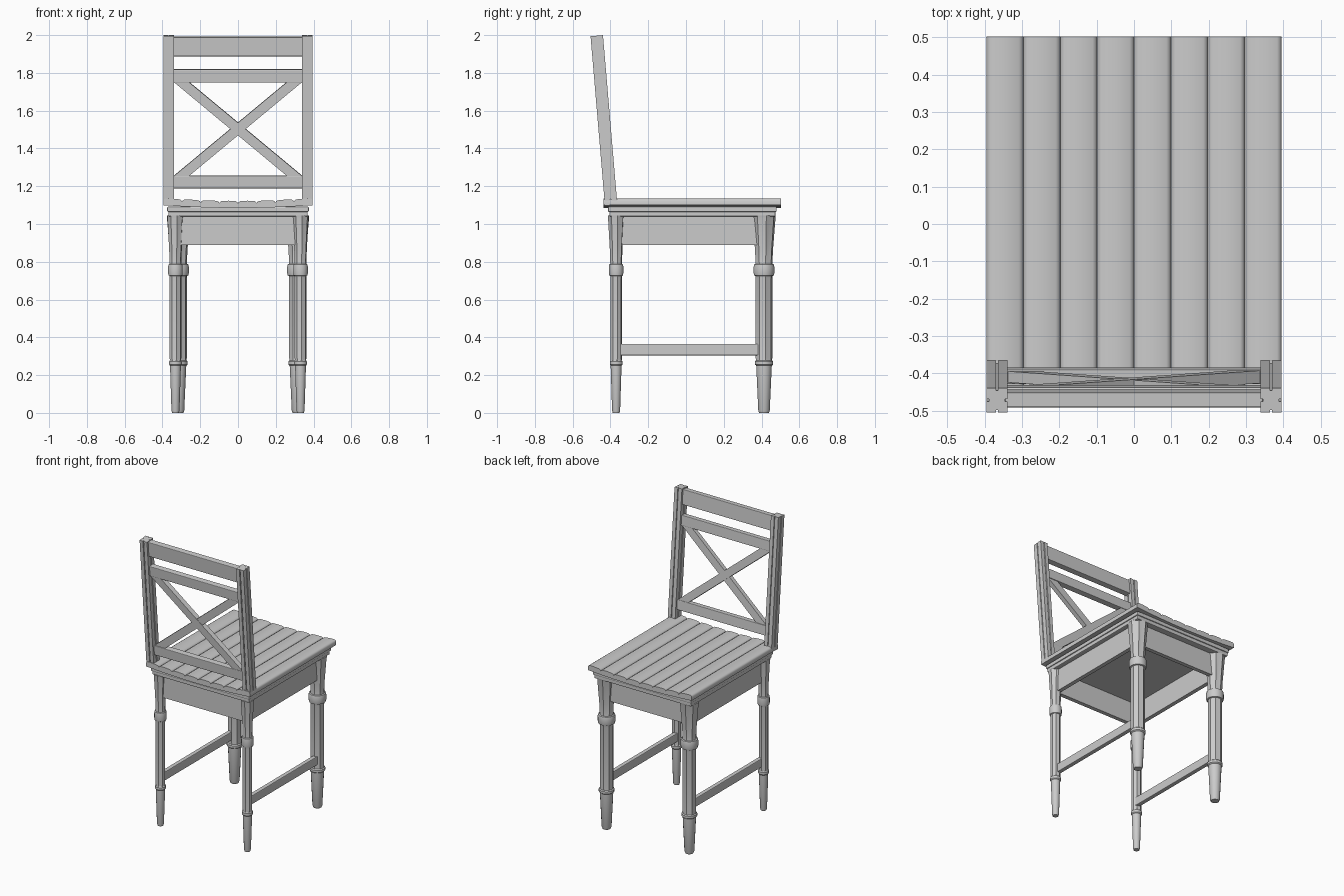
import bpy, bmesh, math
from mathutils import Matrix, Vector

if "Cube" in bpy.data.objects:
    bpy.data.objects.remove(bpy.data.objects["Cube"])


def make(name, bm, mat=None, bevel=0.0, smooth=False):
    bmesh.ops.recalc_face_normals(bm, faces=bm.faces)
    if mat:
        bm.transform(mat)
    me = bpy.data.meshes.new(name)
    bm.to_mesh(me)
    bm.free()
    ob = bpy.data.objects.new(name, me)
    bpy.context.collection.objects.link(ob)
    if bevel:
        m = ob.modifiers.new("bevel", 'BEVEL')
        m.width = bevel
        m.segments = 2
    if smooth:
        bpy.context.view_layer.objects.active = ob
        ob.select_set(True)
        bpy.ops.object.shade_smooth_by_angle(angle=math.radians(32))
        ob.select_set(False)
    return ob


def box(name, x0, x1, y0, y1, z0, z1, mat=None, bevel=0.0):
    bm = bmesh.new()
    bmesh.ops.create_cube(bm, size=1)
    bm.transform(Matrix.Translation(((x0 + x1) / 2, (y0 + y1) / 2, (z0 + z1) / 2))
                 @ Matrix.Diagonal((x1 - x0, y1 - y0, z1 - z0, 1)))
    return make(name, bm, mat, bevel)


def prism(name, outline, depth, mat=None, smooth=False):
    """Extrude a closed outline of 3D points along depth."""
    bm = bmesh.new()
    f = bm.faces.new([bm.verts.new(p) for p in outline])
    ext = bmesh.ops.extrude_face_region(bm, geom=[f])
    bmesh.ops.translate(bm, vec=Vector(depth),
                        verts=[v for v in ext['geom'] if isinstance(v, bmesh.types.BMVert)])
    return make(name, bm, mat, smooth=smooth)


# Turned legs: (height, radius, fluted)
LEG = [(0, .026, 0), (.012, .031, 0), (.25, .042, 0), (.256, .049, 0), (.272, .049, 0),
       (.278, .043, 0), (.29, .045, 1), (.71, .045, 1), (.725, .045, 0), (.728, .053, 0),
       (.742, .056, 0), (.772, .056, 0), (.786, .053, 0), (.789, .045, 0),
       (.81, .046, 1), (.87, .049, 1), (1.03, .062, 1), (1.045, .062, 0)]


def leg(name, x, y, scale, sides=16):
    bm = bmesh.new()
    rings = []
    for z, r, fluted in LEG:
        ring = []
        for i in range(sides):
            a = 2 * math.pi * (i + .5) / sides
            k = r * scale * (.88 if fluted and i % 2 else 1)
            ring.append(bm.verts.new((x + k * math.cos(a), y + k * math.sin(a), z)))
        rings.append(ring)
    for a, b in zip(rings, rings[1:]):
        for i in range(sides):
            j = (i + 1) % sides
            bm.faces.new((a[i], a[j], b[j], b[i]))
    bm.faces.new(rings[0])
    bm.faces.new(rings[-1])
    make(name, bm, smooth=True)


for s, side in ((-1, "left"), (1, "right")):
    leg("front_leg_" + side, s * .315, .413, 1)
    leg("back_leg_" + side, s * .331, -.37, .70)
    # Side stretchers and side aprons
    box("stretcher_" + side, s * .323 - .015, s * .323 + .015, -.36, .40, .305, .365, bevel=.005)
    box("side_apron_" + side, s * .325 - .014, s * .325 + .014, -.37, .41, .89, 1.045)

# Front and back aprons
box("front_apron", -.315, .315, .405, .433, .89, 1.045)
box("back_apron", -.325, .325, -.384, -.356, .89, 1.045)

# Moulded board under the seat
box("seat_moulding", -.369, .369, -.406, .474, 1.04, 1.07, bevel=.006)
box("seat_board", -.375, .375, -.413, .48, 1.064, 1.092, bevel=.006)

# Dished seat made of eight rounded planks
W = .79 / 8


def dish(x):
    return 1.085 + .015 * (x / .395) ** 2


for n in range(8):
    x0 = -.395 + n * W
    x1 = x0 + W
    top = [(0, .024), (.04, .031), (.12, .036), (.5, .038), (.88, .036), (.96, .031), (1, .024)]
    pts = [(x0, -.436, dish(x0)), (x1, -.436, dish(x1))]
    pts += [(x0 + t * W, -.436, dish(x0 + t * W) + h) for t, h in reversed(top)]
    prism("seat_plank_%d" % (n + 1), pts, (0, .938, 0), smooth=True)

# Backrest, built upright then leaned back about the seat
LEAN = Matrix.Translation((0, -.398, 1.12)) @ Matrix.Rotation(math.radians(4.85), 4, 'X')

for s, side in ((-1, "left"), (1, "right")):
    # Posts with a narrow groove down each face
    h, c, g, d = .028, .033, .003, .007
    quarter = [(h, -c), (h, -g), (h - d, -g), (h - d, g), (h, g), (h, c),
               (g, c), (g, c - d)]
    outline = quarter + [(-x, -y) for x, y in quarter]
    outline = quarter + [(-g, c - d), (-g, c), (-h, c), (-h, g), (-h + d, g), (-h + d, -g),
                         (-h, -g), (-h, -c), (-g, -c), (-g, -c + d), (g, -c + d), (g, -c)]
    prism("back_post_" + side, [(s * .367 + x, y, -.02) for x, y in outline], (0, 0, .90), LEAN)

for name, z0, z1 in (("top_rail", .772, .874), ("middle_rail", .633, .702), ("lower_rail", .07, .137)):
    box(name, -.345, .345, -.02, .02, z0, z1, LEAN, bevel=.004)

# Crossed braces between the middle and lower rails
mid, half = .385, .033
for s, name in ((-1, "brace_rising"), (1, "brace_falling")):
    xa, za = .26, .25
    pts = [(-.34, za), (-xa, za), (.34, -za), (xa, -za)]
    y = .016 + .001 * s
    prism(name, [(s * x, -y, mid + z) for x, z in pts], (0, 2 * y, 0), LEAN)
